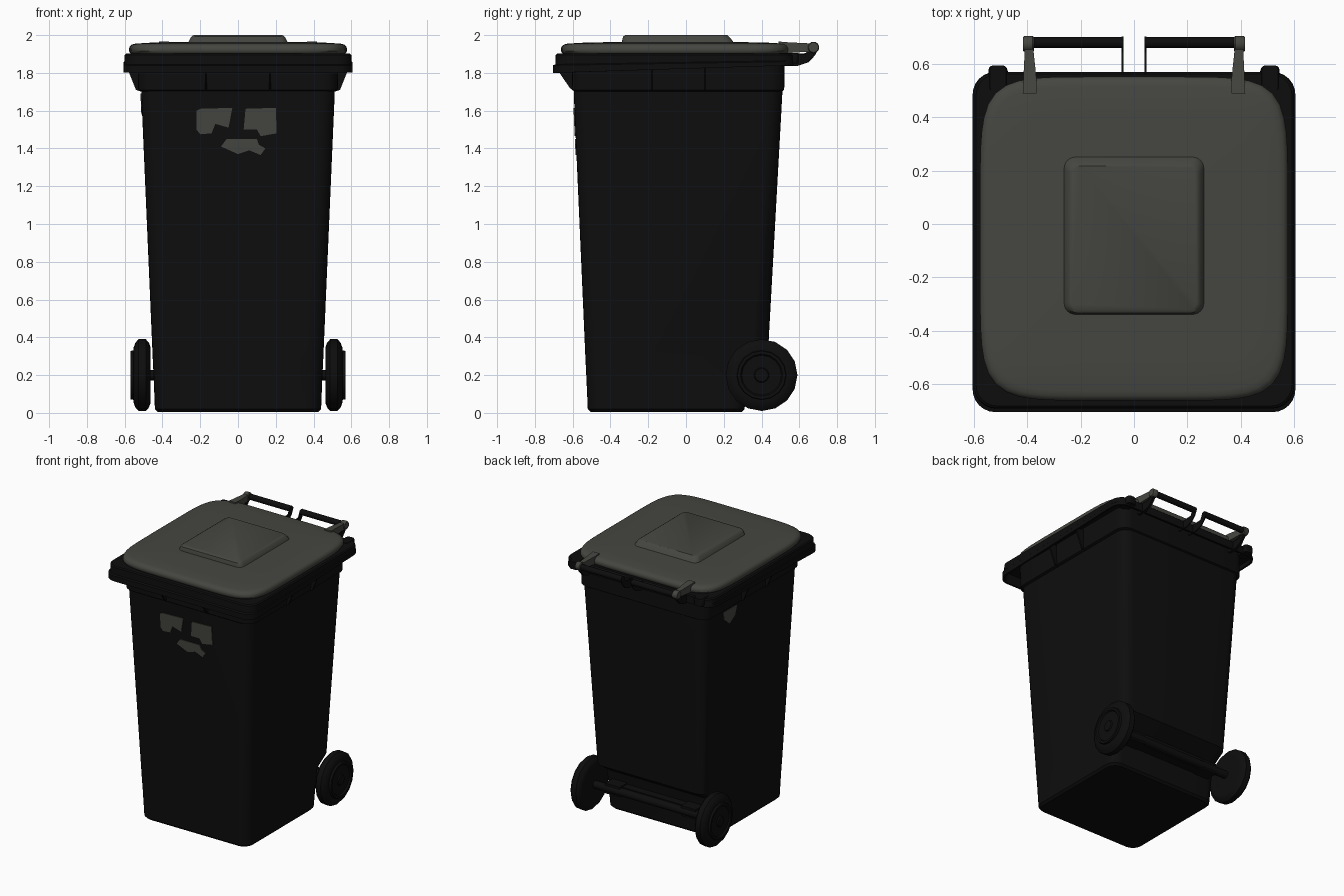
import bpy, bmesh, math


def material(name, rgb):
    m = bpy.data.materials.new(name)
    m.diffuse_color = (*rgb, 1)
    return m


BLACK = material("black plastic", (0.0042, 0.0042, 0.0042))
GREY = material("warm grey plastic", (0.060, 0.061, 0.052))


def finish(name, bm, mat, angle=35):
    bmesh.ops.recalc_face_normals(bm, faces=bm.faces)
    me = bpy.data.meshes.new(name)
    bm.to_mesh(me)
    bm.free()
    me.materials.append(mat)
    ob = bpy.data.objects.new(name, me)
    bpy.context.collection.objects.link(ob)
    bpy.ops.object.select_all(action='DESELECT')
    ob.select_set(True)
    bpy.context.view_layer.objects.active = ob
    bpy.ops.object.shade_smooth_by_angle(angle=math.radians(angle))
    return ob


def rounded_rect(hx, y0, y1, r, z, zb=None, n=6):
    """Ring of points; z runs from z at the front to zb at the back."""
    zb = z if zb is None else zb
    pts = []
    for i, (cx, cy) in enumerate([(hx - r, y1 - r), (r - hx, y1 - r),
                                  (r - hx, y0 + r), (hx - r, y0 + r)]):
        for k in range(n + 1):
            a = math.pi / 2 * (i + k / n)
            x, y = cx + r * math.cos(a), cy + r * math.sin(a)
            pts.append((x, y, z + (zb - z) * (y - y0) / (y1 - y0)))
    return pts


def superellipse(s, z, hx=0.577, hy=0.607, cy=-0.055, e=6.5, n=96):
    pts = []
    for k in range(n):
        c, d = math.cos(2 * math.pi * k / n), math.sin(2 * math.pi * k / n)
        f = s / (abs(c) ** e + abs(d) ** e) ** (1 / e)
        pts.append((hx * f * c, cy + hy * f * d, z))
    return pts


def loft(name, rings, mat, cap=(True, True), angle=35):
    bm = bmesh.new()
    loops = [[bm.verts.new(p) for p in ring] for ring in rings]
    n = len(loops[0])
    for a, b in zip(loops, loops[1:]):
        for i in range(n):
            j = (i + 1) % n
            bm.faces.new((a[i], a[j], b[j], b[i]))
    if cap[0]:
        bm.faces.new(loops[0])
    if cap[1]:
        bm.faces.new(loops[-1])
    return finish(name, bm, mat, angle)


def lathe_x(name, profile, cy, cz, mat, n=24, angle=35):
    """Turned part around an x axis; profile holds (x, radius)."""
    return loft(name, [[(x, cy + r * math.cos(2 * math.pi * k / n),
                         cz + r * math.sin(2 * math.pi * k / n)) for k in range(n)]
                       for x, r in profile], mat, angle=angle)


def prism_x(name, pts, x0, x1, mat):
    """Side profile of (y, z) points pushed along x."""
    return loft(name, [[(x, y, z) for y, z in pts] for x in (x0, x1)], mat)


def box(name, x0, x1, y0, y1, z0, z1, mat):
    return prism_x(name, [(y0, z0), (y1, z0), (y1, z1), (y0, z1)], x0, x1, mat)


# Tapered body with an axle recess at the lower back
loft("body", [
    rounded_rect(0.425, -0.505, 0.295, 0.07, 0.005),
    rounded_rect(0.440, -0.520, 0.310, 0.08, 0.02),
    rounded_rect(0.447, -0.528, 0.325, 0.08, 0.20),
    rounded_rect(0.452, -0.533, 0.335, 0.08, 0.30),
    rounded_rect(0.455, -0.536, 0.437, 0.08, 0.37),
    rounded_rect(0.512, -0.594, 0.510, 0.08, 1.69),
    rounded_rect(0.515, -0.595, 0.512, 0.08, 1.88)], BLACK)

# Collar under the rim
loft("collar", [
    rounded_rect(0.508, -0.590, 0.505, 0.08, 1.70),
    rounded_rect(0.528, -0.602, 0.520, 0.08, 1.71),
    rounded_rect(0.532, -0.604, 0.522, 0.08, 1.88)], BLACK)

# Overhanging rim with a hollow skirt
loft("rim", [
    rounded_rect(0.500, -0.58, 0.50, 0.07, 1.865),
    rounded_rect(0.590, -0.680, 0.555, 0.08, 1.865),
    rounded_rect(0.592, -0.692, 0.558, 0.08, 1.80, 1.84),
    rounded_rect(0.605, -0.705, 0.570, 0.085, 1.80, 1.84),
    rounded_rect(0.605, -0.705, 0.570, 0.085, 1.84, 1.86),
    rounded_rect(0.600, -0.692, 0.570, 0.085, 1.845, 1.865),
    rounded_rect(0.600, -0.690, 0.570, 0.085, 1.895),
    rounded_rect(0.592, -0.682, 0.562, 0.08, 1.902)], BLACK)

# Bowed lid
loft("lid", [superellipse(s, z) for s, z in [
    (0.97, 1.895), (0.99, 1.905), (1.0, 1.915), (1.0, 1.930), (0.99, 1.943),
    (0.97, 1.951), (0.94, 1.955), (0.80, 1.960), (0.50, 1.964)]], GREY)

# Raised panel on the lid
loft("lid_panel", [
    rounded_rect(0.265, -0.340, 0.255, 0.045, 1.958),
    rounded_rect(0.258, -0.338, 0.245, 0.04, 1.972),
    rounded_rect(0.247, -0.333, 0.228, 0.035, 1.992),
    rounded_rect(0.235, -0.322, 0.218, 0.03, 2.0)], GREY)

# Ribs below the front rim
for i, x in enumerate((-0.17, 0.17)):
    prism_x(f"front_rib_{i}", [(-0.59, 1.70), (-0.615, 1.72), (-0.69, 1.83), (-0.59, 1.87)],
            x - 0.006, x + 0.006, BLACK)

bracket = [(0.50, 1.84), (0.60, 1.84), (0.65, 1.857), (0.685, 1.895), (0.703, 1.935),
           (0.69, 1.953), (0.665, 1.95), (0.645, 1.905), (0.56, 1.90)]

for side, s in (("left", -1), ("right", 1)):
    # Ribs below the side rim
    for i, y in enumerate((-0.18, 0.10)):
        loft(f"{side}_rib_{i}", [[(s * x, yy, z) for x, z in
             ((0.51, 1.70), (0.54, 1.71), (0.592, 1.84), (0.51, 1.87))]
             for yy in (y - 0.006, y + 0.006)], BLACK)

    # Tapered lid arm with its round hinge end
    loft(f"{side}_lid_arm", [
        [(s * 0.365, y, z0), (s * x1, y, z0), (s * x1, y, z1), (s * 0.365, y, z1)]
        if y < 0.6 else
        [(s * 0.38, y, z0), (s * x1, y, z0), (s * x1, y, z1), (s * 0.38, y, z1)]
        for y, x1, z0, z1 in ((0.49, 0.417, 1.93, 1.966), (0.54, 0.415, 1.905, 1.962),
                              (0.68, 0.408, 1.915, 1.955))], GREY)
    lathe_x(f"{side}_hinge_end", [(s * 0.375, 0.026), (s * 0.38, 0.03),
                                  (s * 0.41, 0.03), (s * 0.416, 0.026)], 0.675, 1.935, GREY, 16)

    # Handle bar and its brackets
    lathe_x(f"{side}_handle_bar", [(s * 0.04, 0.021), (s * 0.40, 0.021)], 0.68, 1.934, BLACK, 14)
    prism_x(f"{side}_inner_bracket", bracket, s * 0.039, s * 0.046, BLACK)
    prism_x(f"{side}_outer_bracket", [(y - 0.012, z - 0.004) for y, z in bracket],
            s * 0.385, s * 0.405, BLACK)

    # Lug on the rear corner of the rim
    knob = loft(f"{side}_rear_lug", [
        [(s * 0.51 + x * k, y + 0.545, z) for x, y, z in rounded_rect(0.036, -0.05, 0.05, 0.02, z, n=3)]
        for z, k in ((1.85, 0.9), (1.86, 1.0), (1.895, 1.0), (1.905, 0.85))], BLACK)

    # Wheel with rounded tyre and hub discs
    lathe_x(f"{side}_wheel", [(s * x, r) for x, r in [
        (0.462, 0.035), (0.462, 0.10), (0.466, 0.13), (0.462, 0.145), (0.472, 0.172),
        (0.488, 0.190), (0.526, 0.190), (0.543, 0.172), (0.553, 0.145), (0.553, 0.131),
        (0.568, 0.128), (0.568, 0.112), (0.558, 0.105), (0.558, 0.04), (0.566, 0.035)]],
        0.40, 0.20, BLACK, 16, 40)
    # Axle mount
    box(f"{side}_axle_mount", s * 0.25, s * 0.37, 0.30, 0.415, 0.165, 0.24, BLACK)

# Axle
lathe_x("axle", [(-0.48, 0.028), (0.48, 0.028)], 0.40, 0.20, BLACK, 14)
box("axle_beam", -0.25, 0.25, 0.31, 0.385, 0.17, 0.23, BLACK)


# Plain worn label patches lying on the sloped front wall
def front_patch(name, pts):
    loft(name, [[(x, -0.5205 - 0.0442 * z - d, z) for x, z in pts]
                for d in (-0.004, 0.004)], GREY)


front_patch("label_patch_left", [(-0.22, 1.60), (-0.20, 1.61), (-0.03, 1.615), (-0.05, 1.51),
                                 (-0.12, 1.53), (-0.14, 1.48), (-0.20, 1.475), (-0.22, 1.50)])
front_patch("label_patch_right", [(0.04, 1.61), (0.20, 1.615), (0.205, 1.48), (0.12, 1.465),
                                  (0.10, 1.50), (0.03, 1.50)])
front_patch("label_patch_low", [(-0.09, 1.41), (-0.06, 1.45), (0.10, 1.45), (0.11, 1.42),
                                (0.145, 1.40), (0.12, 1.365), (0.06, 1.39), (0.0, 1.37)])

# Plain patch on the left wall
loft("side_patch", [[(-0.4395 - 0.0432 * z - d, y, z) for y, z in
                     ((0.14, 1.69), (0.30, 1.69), (0.29, 1.63), (0.22, 1.58), (0.16, 1.62))]
                    for d in (-0.004, 0.004)], GREY)
